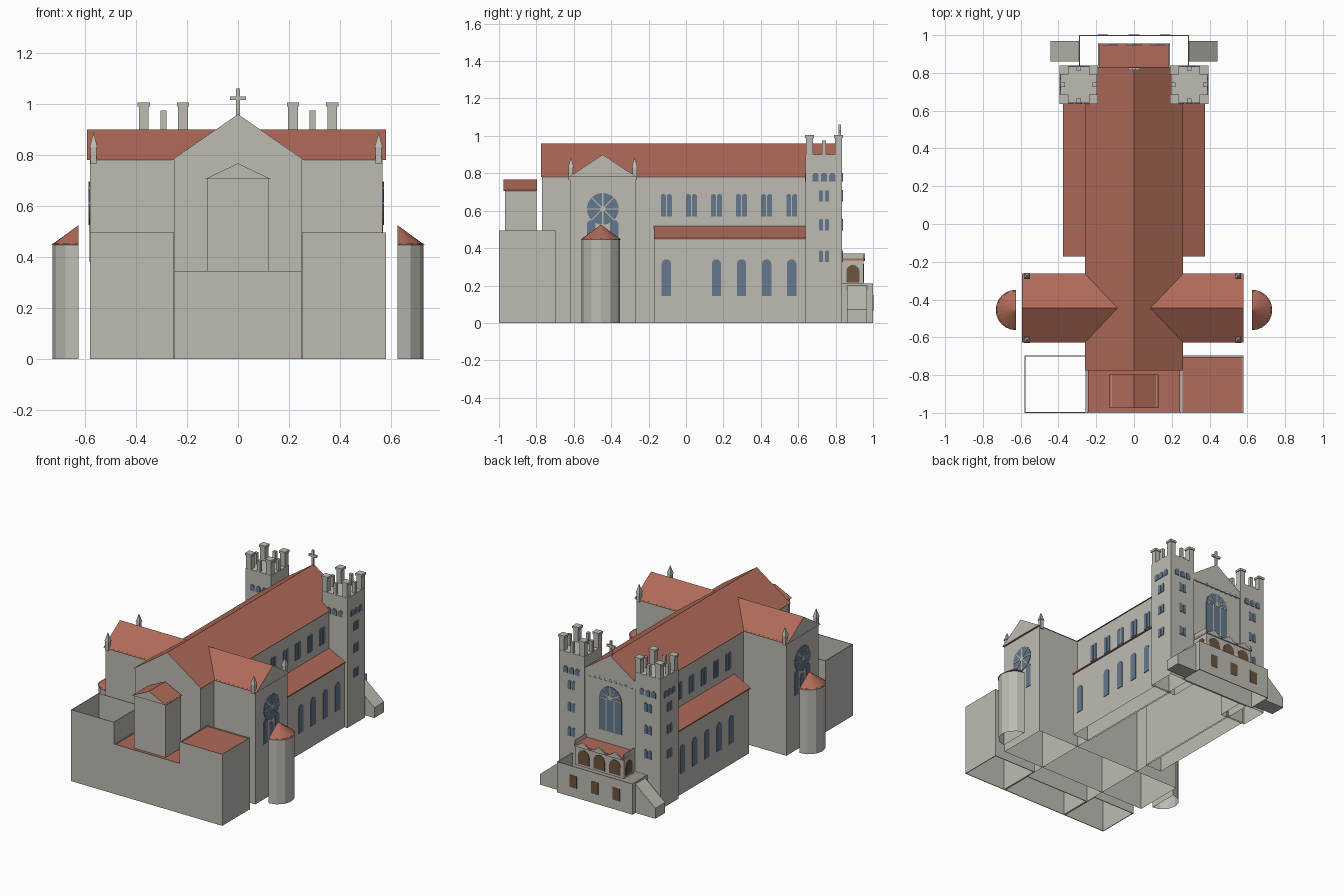
import bpy, bmesh
from math import sin, cos, pi

cube = bpy.data.objects.get("Cube")
if cube:
    bpy.data.objects.remove(cube, do_unlink=True)


def material(name, rgb):
    m = bpy.data.materials.new(name)
    m.use_nodes = True
    m.diffuse_color = (*rgb, 1)
    m.node_tree.nodes["Principled BSDF"].inputs["Base Color"].default_value = (*rgb, 1)
    return m


STONE = material("pale_stone", (0.51, 0.50, 0.45))
ROOF = material("terracotta", (0.43, 0.145, 0.10))
GLASS = material("blue_glass", (0.13, 0.19, 0.27))
WOOD = material("brown_opening", (0.15, 0.09, 0.05))


def prism(name, profiles, axis, a, b, side, cap=None, caps="ab"):
    """Extrude 2D outlines along an axis from a to b; caps may be left off."""
    bm = bmesh.new()
    for pts in profiles:
        def ring(t):
            place = {"x": lambda u, v: (t, u, v), "y": lambda u, v: (u, t, v),
                     "z": lambda u, v: (u, v, t)}[axis]
            return [bm.verts.new(place(u, v)) for u, v in pts]
        lo, hi = ring(a), ring(b)
        for i in range(len(pts)):
            j = (i + 1) % len(pts)
            bm.faces.new((lo[i], lo[j], hi[j], hi[i]))
        for key, loop in (("a", lo), ("b", hi)):
            if key in caps:
                bm.faces.new(loop).material_index = 1 if cap else 0
    return finish(name, bm, side, cap)


def finish(name, bm, *mats):
    bmesh.ops.recalc_face_normals(bm, faces=bm.faces)
    mesh = bpy.data.meshes.new(name)
    bm.to_mesh(mesh)
    bm.free()
    for m in mats:
        if m:
            mesh.materials.append(m)
    obj = bpy.data.objects.new(name, mesh)
    bpy.context.collection.objects.link(obj)
    return obj


def rect(u0, u1, v0, v1):
    return [(u0, v0), (u1, v0), (u1, v1), (u0, v1)]


def square(u, v, r):
    return rect(u - r, u + r, v - r, v + r)


def arch(u, w, v0, v1, n=10):
    r = w / 2
    top = [(u + r * cos(pi * i / n), v1 - r + r * sin(pi * i / n)) for i in range(n + 1)]
    return [(u - r, v0), (u + r, v0)] + top


def disc(u, v, r, n=24):
    return [(u + r * cos(2 * pi * i / n), v + r * sin(2 * pi * i / n)) for i in range(n)]


def spoke(u, v, r, ang, w=0.003):
    c, s = cos(ang), sin(ang)
    return [(u - s * w, v + c * w), (u + s * w, v - c * w),
            (u + r * c + s * w, v + r * s - c * w), (u + r * c - s * w, v + r * s + c * w)]


def cone(name, x, y, r, z0, z1, angles, mat):
    bm = bmesh.new()
    base = [bm.verts.new((x + r * cos(t), y + r * sin(t), z0)) for t in angles]
    tip = bm.verts.new((x, y, z1))
    for p, q in zip(base, base[1:] + base[:1]):
        bm.faces.new((p, q, tip))
    bm.faces.new(base)
    return finish(name, bm, mat)


def walled_box(name, outline, top, roofed):
    """Thin walls with a visible rim, and a sunken roof if wanted."""
    walls = prism(name, [outline], "z", 0, top, STONE, caps="")
    mod = walls.modifiers.new("wall_thickness", "SOLIDIFY")
    mod.thickness, mod.offset = 0.007, -1
    if roofed:
        prism(name + "_roof", [outline_inset(outline, 0.006)], "z", top - 0.012, top - 0.006, ROOF)


def outline_inset(o, d):
    (u0, v0), (u1, v1) = o[0], o[2]
    return rect(u0 + d, u1 - d, v0 + d, v1 - d)


# Nave and its gabled roof
prism("nave_walls", [rect(-.25, .25, -.77, .825)], "z", 0, .785, STONE, caps="")
prism("nave_roof", [[(-.26, .78), (.26, .78), (0, .96)]], "y", -.775, .83, ROOF, STONE)

# Transept, with stone gable ends
TY = -.445
prism("transept_walls", [rect(-.58, .567, TY - .175, TY + .175)], "z", 0, .785, STONE, caps="")
prism("transept_roof", [[(TY - .182, .78), (TY + .182, .78), (TY, .9)]], "x", -.593, .58, ROOF, STONE)
for x in (-.567, .552):
    for y in (TY - .17, TY + .17):
        prism("pinnacle_shaft", [square(x, y, .012)], "z", .765, .83, STONE)
        cone("pinnacle_tip", x, y, .022, .83, .888, [pi / 4 + pi / 2 * i for i in range(4)], STONE)

# Low blocks round the front
walled_box("front_block_left", rect(.252, .58, -1, -.697), .495, True)
walled_box("front_block_right", rect(-.58, -.252, -1, -.697), .495, False)
walled_box("front_block_middle", rect(-.25, .25, -1, -.77), .345, True)
prism("lantern_walls", [rect(-.122, .122, -.967, -.80)], "z", .33, .71, STONE)
prism("lantern_roof", [[(-.13, .705), (.13, .705), (0, .767)]], "y", -.975, -.797, ROOF, STONE)

clerestory = [-.105 + .134 * i for i in range(6)]
for s, side in ((1, "left"), (-1, "right")):
    # Side aisle with lean-to roof
    prism(side + "_aisle_walls", [rect(*sorted((s * .24, s * .367)), -.168, .65)], "z", 0, .455, STONE, caps="")
    prism(side + "_aisle_roof", [[(s * .375, .447), (s * .25, .447), (s * .25, .517), (s * .375, .455)]],
          "y", -.172, .65, ROOF)
    prism(side + "_clerestory_windows",
          [arch(y + d, .026, .57, .69) for y in clerestory for d in (-.016, .016)],
          "x", s * .248, s * .254, GLASS)
    skipped = 1 if s > 0 else 0
    prism(side + "_aisle_windows",
          [arch(y, .05, .145, .34) for i, y in enumerate(clerestory) if i != skipped],
          "x", s * .365, s * .371, GLASS)

    # Rose window and lancets on the transept end
    end = .567 if s > 0 else -.58
    prism(side + "_rose_window", [disc(TY, .61, .085)], "x", end, end + s * .004, GLASS)
    prism(side + "_rose_tracery", [spoke(TY, .61, .085, pi / 4 * i) for i in range(8)] + [disc(TY, .61, .015, 12)],
          "x", end, end + s * .006, STONE)
    prism(side + "_transept_lancets", [arch(TY + d, .045, .38, z) for d, z in ((-.062, .55), (0, .51), (.062, .55))],
          "x", end, end + s * .003, GLASS)

    # Half-round stair turret
    half = [-s * pi / 2 + s * pi / 6 * i + (0 if s > 0 else pi) for i in range(7)]
    half = [(-pi / 2 + pi / 6 * i) for i in range(7)]
    cx = s * .625
    prism(side + "_turret", [[(cx + s * .103 * cos(t), -.455 + .103 * sin(t)) for t in half]],
          "z", 0, .452, STONE, caps="b")
    dome = cone(side + "_turret_roof", cx, -.455, .107, .447, .525,
                [(0 if s > 0 else pi) - pi / 2 + pi / 12 * i for i in range(13)], ROOF)

    # Tower
    tx, ty, h = s * .2925, .7375, .0975
    prism(side + "_tower", [square(tx, ty, h)], "z", 0, .9, STONE, caps="b")
    corners = [(tx + i * .077, ty + j * .077) for i in (-1, 1) for j in (-1, 1)]
    mids = [(tx + i * .085, ty + j * .085) for i, j in ((1, 0), (-1, 0), (0, 1), (0, -1))]
    prism(side + "_tower_posts", [square(x, y, .019) for x, y in corners], "z", .89, .995, STONE)
    prism(side + "_tower_caps", [square(x, y, .024) for x, y in corners], "z", .99, 1.005, STONE)
    prism(side + "_tower_merlons", [square(x, y, .011) for x, y in mids], "z", .89, .975, STONE)

    def tower_windows(c):
        pairs = [arch(c + d, .023, z, z + .062) for z in (.325, .495, .648) for d in (-.016, .016)]
        return pairs + belfry(c)

    def belfry(c):
        return [arch(c + d, .034, .757, .802) for d in (-.045, 0, .045)]

    prism(side + "_tower_outer_windows", tower_windows(ty), "x", tx + s * h, tx + s * (h + .004), GLASS)
    prism(side + "_tower_back_windows", tower_windows(tx), "y", ty + h, ty + h + .004, GLASS)
    prism(side + "_tower_front_windows", belfry(tx), "y", ty - h - .004, ty - h, GLASS)

    # Sloping ramp beside the terrace
    prism(side + "_ramp", [[(s * .29, 0), (s * .443, 0), (s * .443, .072), (s * .29, .2)]],
          "y", .86, .968, STONE)

# Cross on the gable
prism("cross_upright", [rect(-.007, .007, .945, 1.06)], "y", .815, .829, STONE)
prism("cross_arm", [rect(-.031, .031, 1.015, 1.03)], "y", .815, .829, STONE)

# Great window and small arcade between the towers
prism("great_window", [arch(0, .17, .43, .74, 16)], "y", .825, .83, GLASS)
tracery = [spoke(0, .655, .084, pi / 6 * i) for i in range(7)]
tracery += [rect(x - .003, x + .003, .43, .655) for x in (-.03, .03)] + [disc(0, .665, .016, 12)]
prism("great_window_tracery", tracery, "y", .825, .832, STONE)
prism("gable_arcade", [arch(-.16 + .04 * i, .018, .775, .8, 6) for i in range(9)], "y", .825, .83, GLASS)

# Terrace with doors
walled_box("terrace", rect(-.29, .29, .832, 1), .212, False)
prism("terrace_doors", [rect(x - .028, x + .028, .065, .15) for x in (-.165, 0, .165)],
      "y", .996, 1.002, WOOD)

# Loggia over the terrace
prism("loggia_walls", [rect(-.187, .187, .82, .948)], "z", .2, .335, STONE)
prism("loggia_roof", [rect(-.19, .19, .82, .955)], "z", .335, .345, ROOF)
prism("loggia_front_arches", [arch(x, .085, .215, .315) for x in (-.12, 0, .12)], "y", .945, .952, WOOD)
prism("loggia_gables", [[(x - .06, .33), (x + .06, .33), (x, .372)] for x in (-.125, 0, .125)],
      "y", .947, .956, STONE)
for s in (-1, 1):
    prism("loggia_side_arch", [arch(.892, .07, .215, .31)], "x", s * .185, s * .191, WOOD)
    prism("loggia_side_parapet", [rect(.832, .95, .33, .37)], "x", s * .182, s * .19, STONE)
